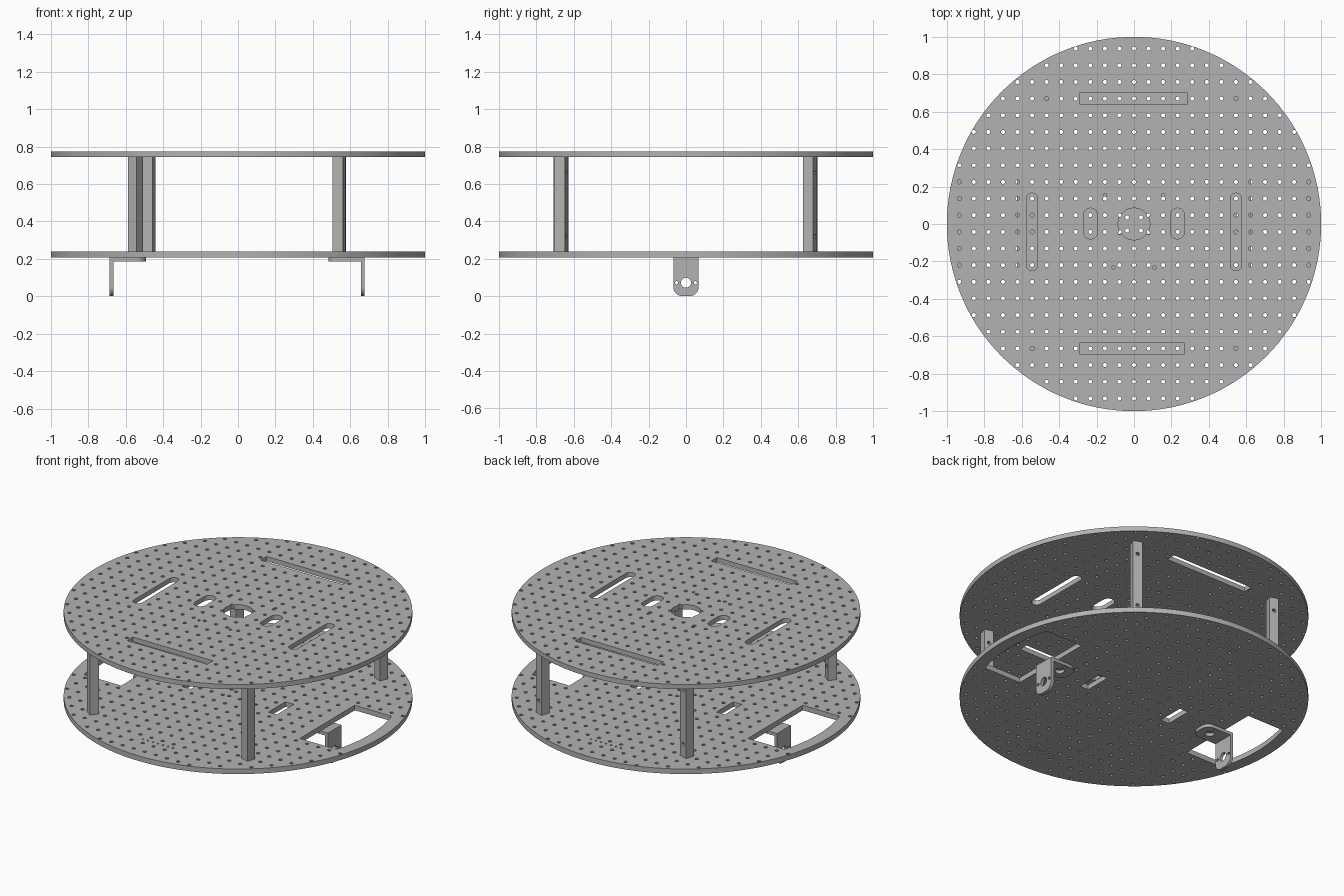
import bpy
import bmesh
from math import pi, sin, cos, radians, hypot, asin
from mathutils import Matrix

cube = bpy.data.objects.get("Cube")
if cube:
    bpy.data.objects.remove(cube, do_unlink=True)

grey = bpy.data.materials.new("plain grey")
grey.use_nodes = True
COLOR = (0.45, 0.45, 0.45, 1)
grey.diffuse_color = COLOR
grey.node_tree.nodes["Principled BSDF"].inputs["Base Color"].default_value = COLOR


# ---- outline helpers ----
def arc(cx, cy, r, start, end, n):
    return [(cx + r * cos(start + (end - start) * i / n),
             cy + r * sin(start + (end - start) * i / n)) for i in range(n + 1)]


def circle(cx, cy, r, n=10):
    return arc(cx, cy, r, 0, 2 * pi, n)[:-1]


def rect(x0, x1, y0, y1):
    return [(x0, y0), (x1, y0), (x1, y1), (x0, y1)]


def slot(cx, y0, y1, r):
    return arc(cx, y1 - r, r, 0, pi, 10) + arc(cx, y0 + r, r, pi, 2 * pi, 10)


def tab(length, half, r):
    # square at the start, rounded corners at the far end
    return ([(0, -half)] + arc(length - r, r - half, r, -pi / 2, 0, 8)
            + arc(length - r, half - r, r, 0, pi / 2, 8) + [(0, half)])


def finish(obj):
    bpy.ops.object.select_all(action='DESELECT')
    obj.select_set(True)
    bpy.context.view_layer.objects.active = obj
    bpy.ops.object.shade_smooth_by_angle(angle=radians(30))


def make_plate(name, outlines, thickness, matrix):
    """Extruded flat sheet; the first outline is the edge, the rest are holes."""
    curve = bpy.data.curves.new(name, 'CURVE')
    curve.dimensions = '2D'
    curve.fill_mode = 'BOTH'
    curve.extrude = thickness / 2
    for points in outlines:
        spline = curve.splines.new('POLY')
        spline.points.add(len(points) - 1)
        for p, (x, y) in zip(spline.points, points):
            p.co = (x, y, 0, 1)
        spline.use_cyclic_u = True
    temp = bpy.data.objects.new(name + "_outline", curve)
    bpy.context.collection.objects.link(temp)
    graph = bpy.context.evaluated_depsgraph_get()
    mesh = bpy.data.meshes.new_from_object(temp.evaluated_get(graph))
    bpy.data.objects.remove(temp, do_unlink=True)
    bm = bmesh.new()
    bm.from_mesh(mesh)
    bmesh.ops.remove_doubles(bm, verts=bm.verts, dist=0.0002)
    bmesh.ops.recalc_face_normals(bm, faces=bm.faces)
    bm.to_mesh(mesh)
    bm.free()
    mesh.materials.clear()
    mesh.materials.append(grey)
    obj = bpy.data.objects.new(name, mesh)
    bpy.context.collection.objects.link(obj)
    obj.matrix_world = matrix
    finish(obj)
    return obj


# ---- perforated round decks ----
HOLE = 0.011


def grid_holes(cutouts, edge=0.988):
    boxes = [(min(p[0] for p in c) - HOLE, max(p[0] for p in c) + HOLE,
              min(p[1] for p in c) - HOLE, max(p[1] for p in c) + HOLE) for c in cutouts]
    holes = []
    for i in range(-12, 13):
        for j in range(-11, 11):
            x, y = i * 0.0778, 0.047 + j * 0.089
            if hypot(x, y) > edge:
                continue
            if not any(a < x < b and c < y < d for a, b, c, d in boxes):
                holes.append(circle(x, y, HOLE))
    return holes


# central opening, notched where grid holes break its edge
notch = radians(31)
center_hole = []
for k in range(72):
    a = 2 * pi * k / 72
    near = abs(abs(sin(a)) - sin(notch)) < 0.09
    r = 0.1 if near else 0.085
    center_hole.append((r * cos(a), r * sin(a)))

upper_cuts = [rect(-0.29, 0.287, 0.64, 0.70), rect(-0.29, 0.27, -0.695, -0.637), center_hole]
for s in (-1, 1):
    upper_cuts += [slot(s * 0.545, -0.25, 0.165, 0.03), slot(s * 0.233, -0.08, 0.085, 0.0375)]
upper_extra = [circle(s * x, y, 0.009) for s in (-1, 1) for x, y in ((0.156, 0.155), (0.11, -0.233))]

# wheel openings with a curved outer edge
bend = asin(0.275 / 0.925)
wheel = [(0.625, -0.275)] + arc(0, 0, 0.925, -bend, bend, 16) + [(0.625, 0.275)]
lower_cuts = [wheel, [(-x, y) for x, y in wheel]]
lower_cuts += [rect(s * 0.302 - 0.03, s * 0.302 + 0.03, -0.085, 0.085) for s in (-1, 1)]
lower_extra = [circle(sx * 0.037, sy * 0.035, HOLE) for sx in (-1, 1) for sy in (-1, 1)]
lower_extra += [circle(k * 0.035, s * 0.80, 0.007, 8) for k in range(-3, 4) for s in (-1, 1)]
hub = [rect(-0.03, 0.03, -0.05, 0.05)]

rim = circle(0, 0, 1, 128)
make_plate("upper_deck", [rim] + upper_cuts + grid_holes(upper_cuts) + upper_extra,
           0.03, Matrix.Translation((0, 0, 0.758)))
make_plate("lower_deck", [rim] + lower_cuts + grid_holes(lower_cuts + hub) + lower_extra,
           0.032, Matrix.Translation((0, 0, 0.222)))

# ---- motor brackets: a hanging leg and a foot under the lower deck ----
for side, s, outer in (("left", 1, 0.677), ("right", -1, 0.686)):
    for part, length, mid in (("leg", 0.206, 0.134), ("foot", 0.194, 0.12)):
        shapes = [tab(length, 0.068, 0.05), circle(mid, 0, 0.027, 20),
                  circle(mid, 0.05, 0.009), circle(mid, -0.05, 0.009)]
        if part == "leg":
            place = Matrix.Translation((s * (outer - 0.01), 0, 0.206)) @ Matrix.Rotation(pi / 2, 4, 'Y')
        else:
            place = Matrix.Translation((s * outer, 0, 0.196))
            if s > 0:
                place = place @ Matrix.Rotation(pi, 4, 'Z')
        make_plate(f"{side}_bracket_{part}", shapes, 0.02, place)


# ---- square posts with blind screw holes in the back face ----
def make_post(name, x, y, turn, width=0.056):
    place = Matrix.Translation((x, y, 0.49)) @ Matrix.Rotation(radians(turn), 4, 'Z')
    bpy.ops.mesh.primitive_cube_add(size=1)
    post = bpy.context.object
    post.name = name
    post.data.transform(Matrix.Diagonal((width, width, 0.51, 1)))
    post.data.materials.append(grey)
    post.matrix_world = place
    for z in (-0.17, 0.17):
        bpy.ops.mesh.primitive_cylinder_add(vertices=12, radius=0.011, depth=0.05)
        cutter = bpy.context.object
        cutter.hide_render = True
        cutter.matrix_world = place @ Matrix.Translation((0, width / 2, z)) @ Matrix.Rotation(pi / 2, 4, 'X')
        bpy.context.view_layer.objects.active = post
        mod = post.modifiers.new("screw_hole", 'BOOLEAN')
        mod.object = cutter
        mod.solver = 'EXACT'
        bpy.ops.object.modifier_apply(modifier=mod.name)
        bpy.data.objects.remove(cutter, do_unlink=True)
    finish(post)


make_post("front_left_post", 0.54, -0.668, -15)
make_post("back_left_post", 0.54, 0.663, -21)
make_post("front_right_post", -0.548, -0.668, -37)
make_post("back_right_post", -0.475, 0.668, -18)
